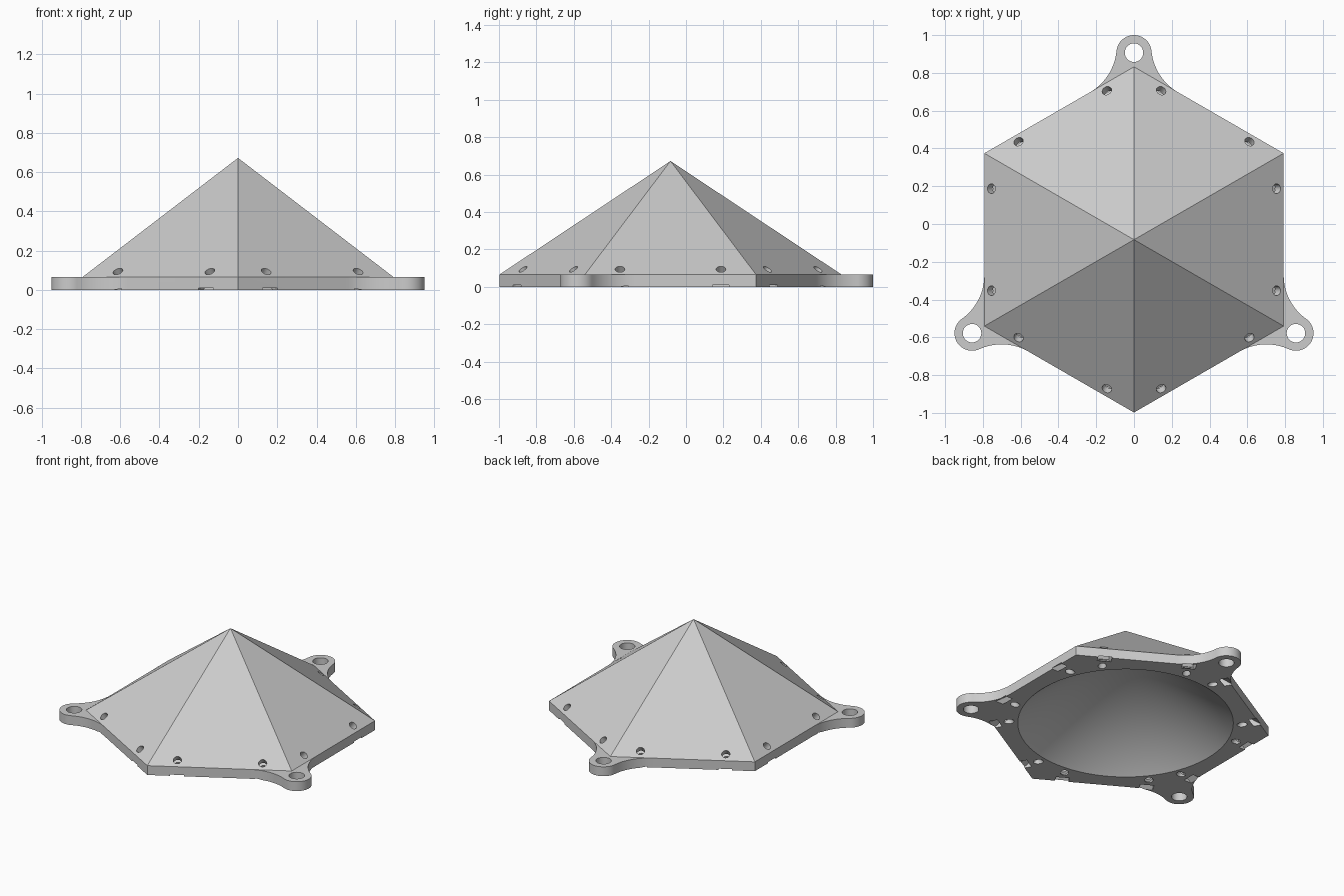
import bpy, bmesh, math
from mathutils import Vector, Matrix

if "Cube" in bpy.data.objects:
    bpy.data.objects.remove(bpy.data.objects["Cube"])

CENTRE = Vector((0, -0.083, 0))
RAD = 0.915                           # hexagon corner radius
APO = RAD * math.cos(math.pi / 6)     # centre to edge
BASE, APEX = 0.065, 0.672             # plate thickness, tip height
LUG_D, LUG_R, FIL_S = 0.99, 0.093, 0.27
SLOPE = math.atan2(APEX - BASE, APO)

grey = bpy.data.materials.new("grey")
grey.diffuse_color = (0.6, 0.6, 0.6, 1)
grey.use_nodes = True
grey.node_tree.nodes["Principled BSDF"].inputs["Base Color"].default_value = grey.diffuse_color


def polar(r, deg):
    a = math.radians(deg)
    return Vector((r * math.cos(a), r * math.sin(a)))


def arc(c, r, a0, a1, n):
    return [c + Vector((r * math.cos(a0 + (a1 - a0) * i / n),
                        r * math.sin(a0 + (a1 - a0) * i / n))) for i in range(n + 1)]


def lug_outline():
    """Outline of a lug pointing along +x, from the clockwise edge to the other."""
    corner, lug = Vector((RAD, 0)), Vector((LUG_D, 0))
    along, out = polar(1, 120), polar(1, 30)
    d = lug - corner
    u, v = d.dot(along), d.dot(out)
    # fillet tangent to the hexagon edge and to the round lug end
    fr = ((FIL_S - u) ** 2 + v * v - LUG_R ** 2) / (2 * (LUG_R + v))
    fc = corner + along * FIL_S + out * fr
    to_lug = lug - fc
    a_lug = math.atan2(to_lug.y, to_lug.x)
    a_edge = math.radians(-150)
    if a_lug < a_edge:
        a_lug += 2 * math.pi
    tip = math.atan2(-to_lug.y, -to_lug.x)
    upper = arc(lug, LUG_R, 0, tip, 18) + arc(fc, fr, a_lug, a_edge, 16)[1:]
    lower = [Vector((p.x, -p.y)) for p in reversed(upper[1:])]
    return lower + upper


def make(name, bm):
    me = bpy.data.meshes.new(name)
    bmesh.ops.recalc_face_normals(bm, faces=bm.faces)
    bm.to_mesh(me)
    bm.free()
    ob = bpy.data.objects.new(name, me)
    ob.location = CENTRE
    me.materials.append(grey)
    bpy.context.collection.objects.link(ob)
    return ob


# Pyramid roof, plate and three lugs as one solid
bm = bmesh.new()
tip = bm.verts.new((0, 0, APEX))
base_lugs = lug_outline()
outline, corners, ends = [], [], []
for k in range(6):
    deg = 30 + 60 * k
    p = polar(RAD, deg)
    c = bm.verts.new((p.x, p.y, BASE))
    corners.append(c)
    if k % 2:
        rot = Matrix.Rotation(math.radians(deg), 2)
        ring = [bm.verts.new((*(rot @ q), BASE)) for q in base_lugs]
        bm.faces.new(ring + [c])
        outline += ring
        ends.append((ring[0], ring[-1]))
    else:
        outline.append(c)
        ends.append(None)
for k in range(6):
    n = (k + 1) % 6
    edge = [corners[k]]
    if ends[k]:
        edge.append(ends[k][1])
    if ends[n]:
        edge.append(ends[n][0])
    bm.faces.new(edge + [corners[n], tip])
low = [bm.verts.new((v.co.x, v.co.y, 0)) for v in outline]
for i in range(len(low)):
    j = (i + 1) % len(low)
    bm.faces.new((low[i], low[j], outline[j], outline[i]))
bm.faces.new(low)
body = make("pyramid_roof", bm)


def cone(bm, r1, r2, depth, mat, seg):
    bmesh.ops.create_cone(bm, cap_ends=True, segments=seg, radius1=r1,
                          radius2=r2, depth=depth, matrix=mat)


def bolt_frames():
    """Frames on the slopes: x down the slope, y along the edge, z outward."""
    for k in range(6):
        for side in (-0.27, 0.27):
            pos = Vector((0.755, side, BASE + (APO - 0.755) * math.tan(SLOPE)))
            yield (Matrix.Rotation(math.radians(60 * k), 4, 'Z')
                   @ Matrix.Translation(pos) @ Matrix.Rotation(SLOPE, 4, 'Y'))


# Cutter: conical hollow
hollow = bmesh.new()
h, r, drop = 0.52, 0.68, 0.02
cone(hollow, r * (1 + drop / h), 0, h + drop,
     Matrix.Translation((0, 0, (h - drop) / 2)), 96)

# Cutter: lug holes and bolt holes
holes = bmesh.new()
for deg in (90, 210, 330):
    cone(holes, 0.049, 0.049, 0.3, Matrix.Translation((*polar(LUG_D, deg), 0)), 32)
for f in bolt_frames():
    cone(holes, 0.026, 0.026, 0.24, f @ Matrix.Translation((0, 0, -0.07)), 24)

# Cutter: nut slots sliding in from the underside
slots = bmesh.new()
for f in bolt_frames():
    bmesh.ops.create_cube(slots, size=1, matrix=f @ Matrix.Translation((0.055, 0, -0.0625))
                          @ Matrix.Diagonal((0.2, 0.088, 0.035, 1)))

for name, cut in (("hollow_cutter", hollow), ("hole_cutter", holes), ("slot_cutter", slots)):
    ob = make(name, cut)
    ob.hide_render = True
    ob.hide_set(True)
    m = body.modifiers.new(name, 'BOOLEAN')
    m.operation, m.solver, m.object = 'DIFFERENCE', 'EXACT', ob

# Apply the cuts, then smooth the round surfaces
bpy.context.view_layer.objects.active = body
body.select_set(True)
for m in list(body.modifiers):
    bpy.ops.object.modifier_apply(modifier=m.name)
for ob in list(bpy.data.objects):
    if ob != body:
        bpy.data.objects.remove(ob)
bpy.ops.object.shade_smooth_by_angle(angle=math.radians(25))
